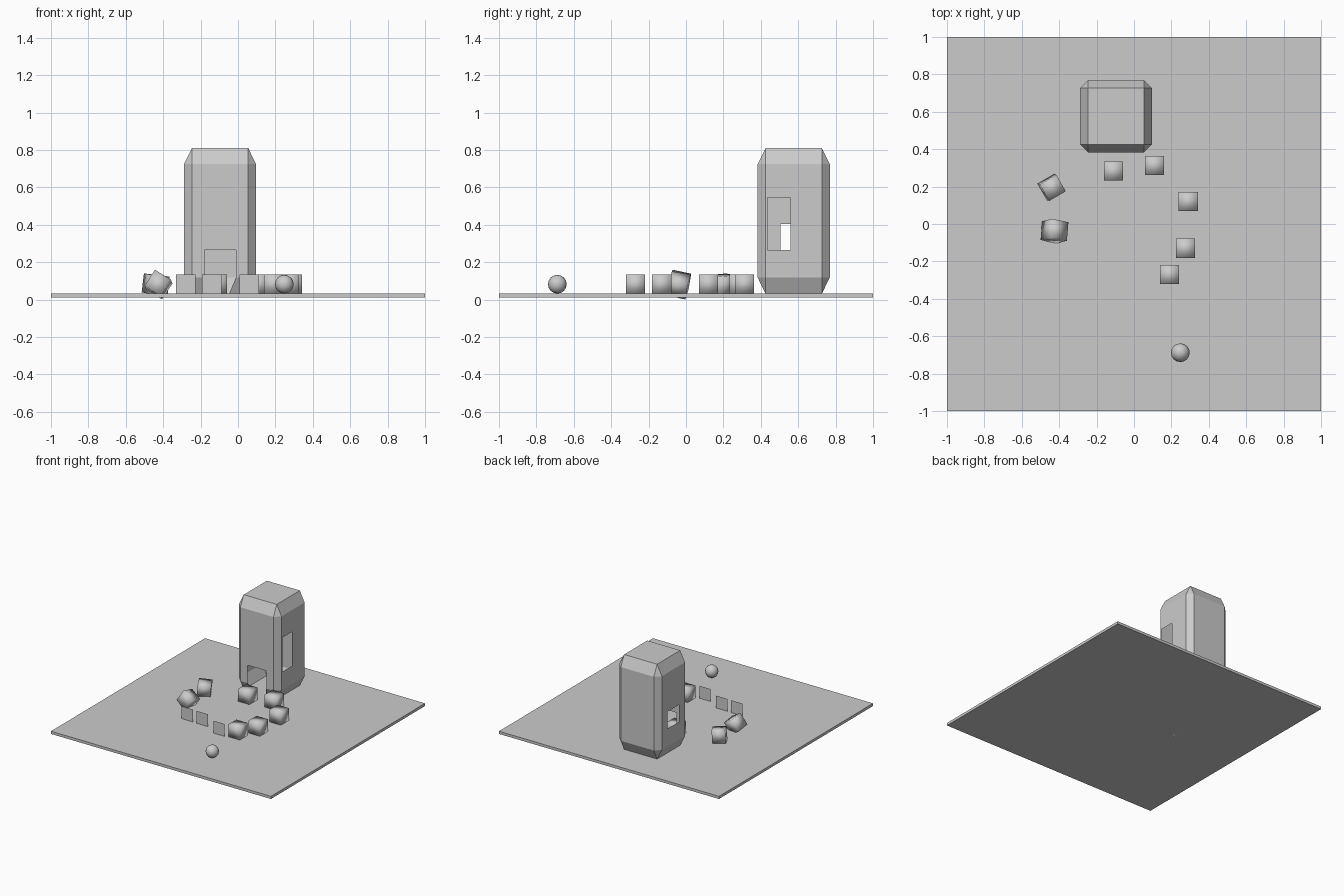
import bpy, bmesh
from math import radians
from mathutils import Vector, Matrix

if "Cube" in bpy.data.objects:
    bpy.data.objects.remove(bpy.data.objects["Cube"])


def finish(bm, name, loc=(0, 0, 0), rot=(0, 0, 0), smooth=False):
    me = bpy.data.meshes.new(name)
    for f in bm.faces:
        f.smooth = smooth
    bm.to_mesh(me)
    bm.free()
    ob = bpy.data.objects.new(name, me)
    ob.location = loc
    ob.rotation_euler = [radians(a) for a in rot]
    bpy.context.collection.objects.link(ob)
    return ob


def box(name, loc, size, rot=(0, 0, 0), smooth=False):
    bm = bmesh.new()
    bmesh.ops.create_cube(bm, size=1)
    bmesh.ops.scale(bm, vec=size, verts=bm.verts)
    return finish(bm, name, loc, rot, smooth)


def plane(name, loc, sx, sy, rot=(0, 0, 0)):
    bm = bmesh.new()
    bmesh.ops.create_grid(bm, x_segments=1, y_segments=1, size=0.5)
    bmesh.ops.scale(bm, vec=(sx, sy, 1), verts=bm.verts)
    return finish(bm, name, loc, rot)


def cut_opening(bm, side, planes):
    """Slice the faces chosen by side() along planes, then remove those inside."""
    bm.normal_update()
    for co, no in planes:
        faces = [f for f in bm.faces if side(f)]
        geom = faces + list({e for f in faces for e in f.edges})
        bmesh.ops.bisect_plane(bm, geom=geom, dist=1e-5, plane_co=co, plane_no=no)
        bm.normal_update()
    inside = [f for f in bm.faces if side(f) and all(
        (f.calc_center_median() - Vector(co)).dot(Vector(no)) < 0 for co, no in planes)]
    bmesh.ops.delete(bm, geom=inside, context='FACES')


# Ground slab and the flat marked area
box("ground", (0, 0, 0.021), (2, 2, 0.022))
plane("ground_patch", (0.737, -0.165, 0.034), 0.285, 0.37)

# Hollow tower: chamfered block stretched upward
bm = bmesh.new()
bmesh.ops.create_cube(bm, size=0.386)
bmesh.ops.bevel(bm, geom=bm.edges[:], offset=0.043, segments=1,
                profile=0.5, affect='EDGES')
bmesh.ops.scale(bm, vec=(1, 1, 2.02), verts=bm.verts)
bmesh.ops.translate(bm, vec=(-0.096, 0.576, 0.421), verts=bm.verts)

# Side windows
for sgn, y0, y1, z0, z1 in ((1, 0.437, 0.56, 0.265, 0.545), (-1, 0.505, 0.65, 0.265, 0.405)):
    cut_opening(bm, lambda f, s=sgn: f.normal.x * s > 0.95,
                [((0, y0, 0), (0, -1, 0)), ((0, y1, 0), (0, 1, 0)),
                 ((0, 0, z0), (0, 0, -1)), ((0, 0, z1), (0, 0, 1))])
# Doorway, narrowing across the bottom chamfer
cut_opening(bm, lambda f: f.normal.y < -0.95,
            [((-0.18, 0, 0), (-1, 0, 0)), ((-0.011, 0, 0), (1, 0, 0)),
             ((0, 0, 0.265), (0, 0, 1))])
cut_opening(bm, lambda f: f.normal.y < -0.5 and f.normal.z < -0.2 and abs(f.normal.x) < 0.1,
            [((-0.18, 0, 0.118), (-0.087, 0, -0.036)),
             ((-0.011, 0, 0.118), (0.087, 0, -0.036))])
finish(bm, "tower")

# Ring of upright smooth-shaded blocks
for i, (x, y) in enumerate(((-0.11, 0.283), (0.11, 0.313), (0.29, 0.12),
                            (0.275, -0.13), (0.19, -0.27))):
    box(f"block_{i}", (x, y, 0.082), (0.103, 0.103, 0.103), smooth=True)

# Two tumbled blocks
box("tilted_block_0", (-0.44, 0.195, 0.08), (0.102, 0.102, 0.102), (5, 5, 30), True)
box("tilted_block_1", (-0.425, -0.038, 0.08), (0.102, 0.102, 0.102), (-14, 31, -12), True)

# Paper-thin standing panels closing the ring
for i, (x, y) in enumerate(((-0.28, -0.26), (-0.14, -0.263), (0.06, -0.333))):
    plane(f"panel_{i}", (x, y, 0.082), 0.103, 0.103, (90, 0, 0))

# Ball in front
bm = bmesh.new()
bmesh.ops.create_uvsphere(bm, u_segments=16, v_segments=8, radius=0.05)
finish(bm, "ball", (0.248, -0.688, 0.082), smooth=True)
